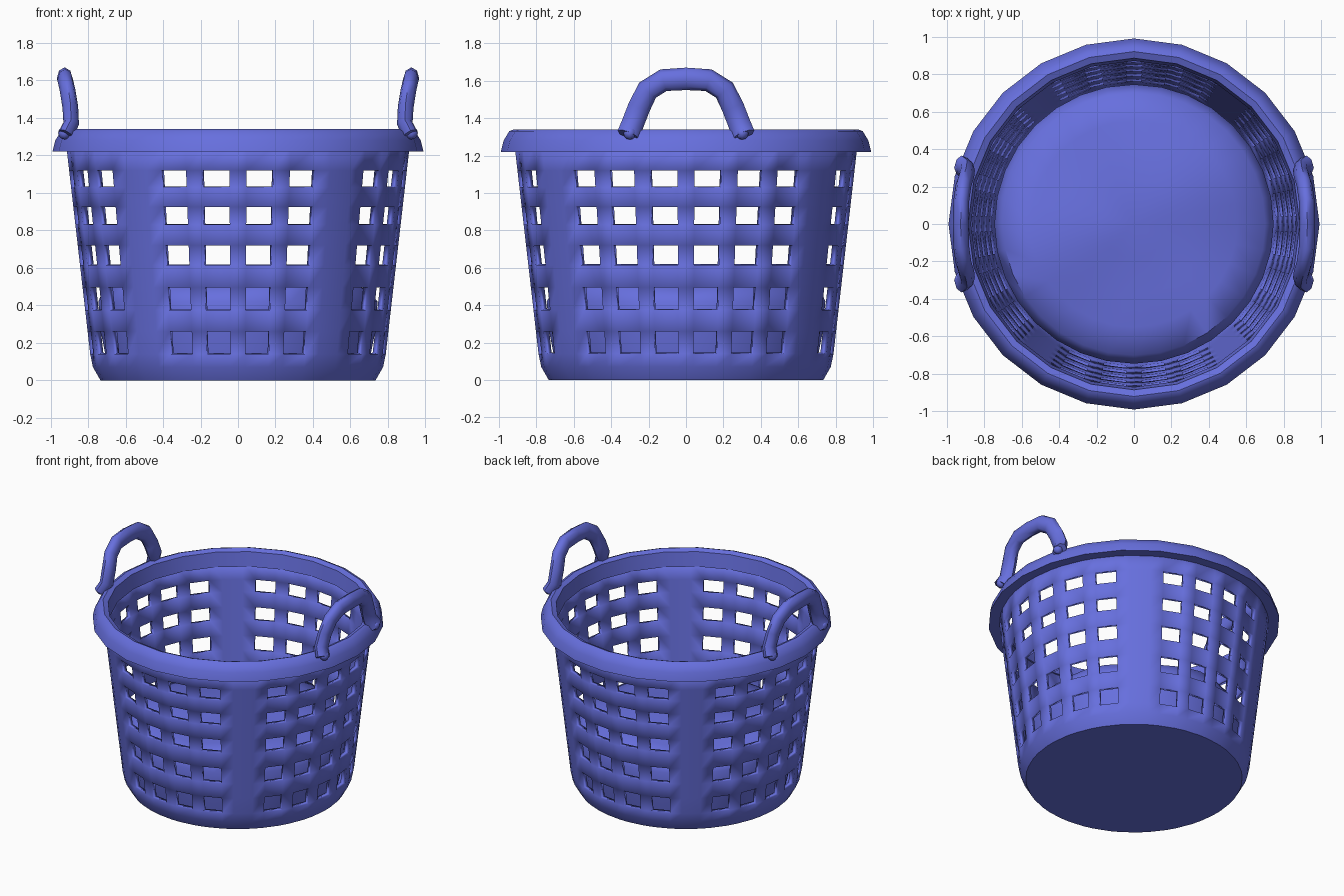
import bpy, bmesh, math
from mathutils import Vector

if "Cube" in bpy.data.objects:
    bpy.data.objects.remove(bpy.data.objects["Cube"])

blue = bpy.data.materials.new("periwinkle blue")
blue.diffuse_color = (0.135, 0.16, 0.73, 1)
blue.use_nodes = True
blue.node_tree.nodes["Principled BSDF"].inputs["Base Color"].default_value = blue.diffuse_color


def make(name, bm, angle=40):
    me = bpy.data.meshes.new(name)
    bm.to_mesh(me)
    bm.free()
    me.materials.append(blue)
    ob = bpy.data.objects.new(name, me)
    bpy.context.collection.objects.link(ob)
    bpy.ops.object.select_all(action='DESELECT')
    ob.select_set(True)
    bpy.context.view_layer.objects.active = ob
    bpy.ops.object.shade_smooth_by_angle(angle=math.radians(angle))
    return ob


def ring(bm, r, z, angles):
    return [bm.verts.new((r * math.sin(a), -r * math.cos(a), z)) for a in angles]


# Basket wall: 24 columns of holes, four of them left solid, five rows
angles = []
for i in range(24):
    c = math.radians(7.5 + 15 * i)
    angles += [c - math.radians(4.6), c + math.radians(4.6)]
levels = [(0.735, 0.0), (0.775, 0.07)]
for z in (0.14, 0.26, 0.375, 0.495, 0.615, 0.72, 0.83, 0.925, 1.03, 1.12, 1.25):
    levels.append((0.785 + (z - 0.1) * 0.115, z))
solid = (2, 9, 14, 21)
bm = bmesh.new()
rings = [ring(bm, r, z, angles) for r, z in levels]
for k in range(len(levels) - 1):
    row_open = 2 <= k <= 10 and k % 2 == 0
    for j in range(48):
        if row_open and j % 2 == 0 and j // 2 not in solid:
            continue
        n = (j + 1) % 48
        bm.faces.new((rings[k][j], rings[k][n], rings[k + 1][n], rings[k + 1][j]))
bm.faces.new(rings[0][::-1])
wall = make("basket_wall", bm)
mod = wall.modifiers.new("thickness", 'SOLIDIFY')
mod.thickness = 0.035
mod.offset = -1

# Flared rim: closed profile spun around the basket
profile = [(0.90, 1.22), (0.99, 1.22), (0.975, 1.28), (0.945, 1.33),
           (0.92, 1.34), (0.885, 1.325), (0.87, 1.22)]
bm = bmesh.new()
steps = [2 * math.pi * i / 24 for i in range(24)]
rr = [ring(bm, r, z, steps) for r, z in profile]
for k in range(len(rr)):
    a, b = rr[k], rr[(k + 1) % len(rr)]
    for j in range(24):
        n = (j + 1) % 24
        bm.faces.new((a[j], a[n], b[n], b[j]))
bmesh.ops.recalc_face_normals(bm, faces=bm.faces)
make("rim", bm)

# Handles: flattened tube swept along an arch, with knobs at the feet
half = [(0.92, 0.31, 1.31), (0.89, 0.285, 1.37), (0.895, 0.25, 1.46),
        (0.91, 0.205, 1.55), (0.922, 0.12, 1.603), (0.925, 0.0, 1.61)]
path = [Vector(p) for p in half] + [Vector((x, -y, z)) for x, y, z in half[-2::-1]]
for side, label in ((1, "right"), (-1, "left")):
    bm = bmesh.new()
    loops = []
    for i, p in enumerate(path):
        t = (path[min(i + 1, len(path) - 1)] - path[max(i - 1, 0)]).normalized()
        u = Vector((1, 0, 0))
        u = (u - t * u.dot(t)).normalized()
        v = t.cross(u)
        loop = []
        for s in range(8):
            a = 2 * math.pi * s / 8
            q = p + u * 0.042 * math.cos(a) + v * 0.06 * math.sin(a)
            loop.append(bm.verts.new((q.x * side, q.y, q.z)))
        loops.append(loop)
    for a, b in zip(loops, loops[1:]):
        for s in range(8):
            n = (s + 1) % 8
            bm.faces.new((a[s], a[n], b[n], b[s]))
    bm.faces.new(loops[0])
    bm.faces.new(loops[-1])
    for y in (-0.3, 0.3):
        knob = bmesh.ops.create_uvsphere(bm, u_segments=8, v_segments=6, radius=0.035)
        bmesh.ops.translate(bm, verts=knob["verts"], vec=(0.925 * side, y, 1.32))
    bmesh.ops.recalc_face_normals(bm, faces=bm.faces)
    make(label + "_handle", bm, 60)

# Rumpled cloth filling the lower half
bm = bmesh.new()
N = 32
heap = [(0.69, 0.05), (0.73, 0.25), (0.745, 0.42), (0.70, 0.51),
        (0.55, 0.55), (0.38, 0.57), (0.18, 0.58)]
rows = [ring(bm, r, z, [2 * math.pi * i / N for i in range(N)]) for r, z in heap]
for k, row in enumerate(rows):
    if k > 2:
        for v in row:
            x, y = v.co.x, v.co.y
            v.co.z += 0.025 * math.sin(6 * x + 2 * y) + 0.015 * math.sin(7 * y - 3 * x + 1)
for a, b in zip(rows, rows[1:]):
    for j in range(N):
        n = (j + 1) % N
        bm.faces.new((a[j], a[n], b[n], b[j]))
top = bm.verts.new((0, 0, 0.59))
for j in range(N):
    bm.faces.new((rows[-1][j], rows[-1][(j + 1) % N], top))
make("cloth_heap", bm, 60)
